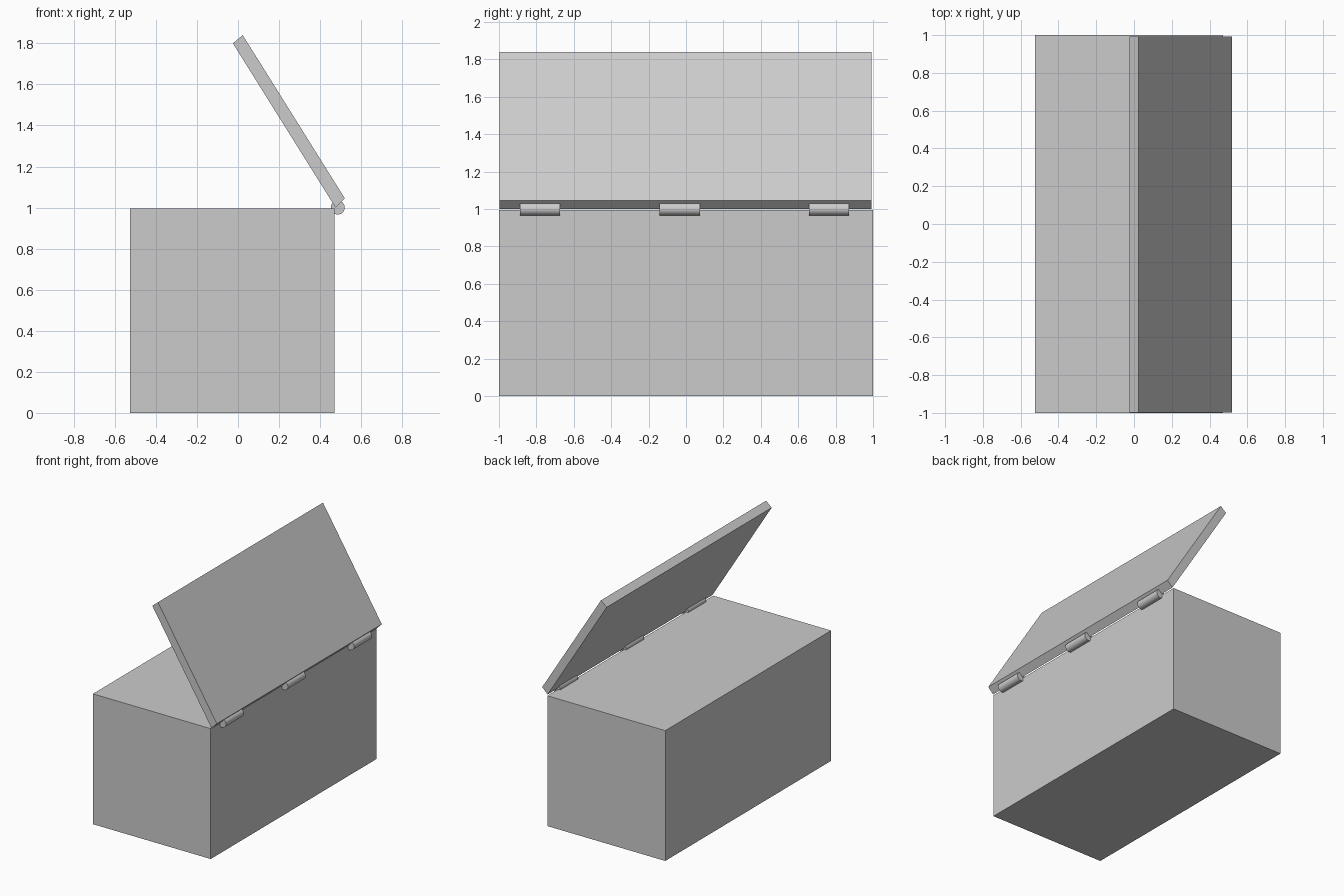
import bpy
import bmesh
from math import pi
from mathutils import Matrix, Vector

if "Cube" in bpy.data.objects:
    bpy.data.objects.remove(bpy.data.objects["Cube"], do_unlink=True)

grey = bpy.data.materials.new("plain_grey")
colour = (0.6, 0.6, 0.6, 1.0)
grey.use_nodes = True
grey.diffuse_color = colour
grey.node_tree.nodes["Principled BSDF"].inputs["Base Color"].default_value = colour


def add_object(name, bm):
    bmesh.ops.recalc_face_normals(bm, faces=bm.faces)
    mesh = bpy.data.meshes.new(name)
    bm.to_mesh(mesh)
    bm.free()
    mesh.materials.append(grey)
    obj = bpy.data.objects.new(name, mesh)
    bpy.context.collection.objects.link(obj)
    return obj


def extrude_profile(name, profile, y0, y1):
    """Extrude an x-z outline along y."""
    bm = bmesh.new()
    face = bm.faces.new([bm.verts.new((x, y0, z)) for x, z in profile])
    grown = bmesh.ops.extrude_face_region(bm, geom=[face])["geom"]
    moved = [v for v in grown if isinstance(v, bmesh.types.BMVert)]
    bmesh.ops.translate(bm, verts=moved, vec=Vector((0, y1 - y0, 0)))
    return add_object(name, bm)


# Closed chest body
extrude_profile("chest_body", [(-0.525, 0), (0.47, 0), (0.47, 0.995), (-0.525, 0.995)], -1, 1)

# Lid leaning open over the chest
extrude_profile("lid", [(0.475, 1.0), (0.52, 1.045), (0.023, 1.84), (-0.025, 1.8)], -0.998, 0.992)

# Three round hinge barrels along the open edge
for name, y in (("front", -0.781), ("middle", -0.033), ("back", 0.765)):
    bm = bmesh.new()
    bmesh.ops.create_cone(bm, cap_ends=True, segments=32, radius1=0.034, radius2=0.034,
                          depth=0.215, matrix=Matrix.Translation((0.486, y, 1.0)) @ Matrix.Rotation(pi / 2, 4, "X"))
    hinge = add_object(name + "_hinge", bm)
    bpy.ops.object.select_all(action="DESELECT")
    hinge.select_set(True)
    bpy.context.view_layer.objects.active = hinge
    bpy.ops.object.shade_smooth_by_angle(angle=pi / 6)
